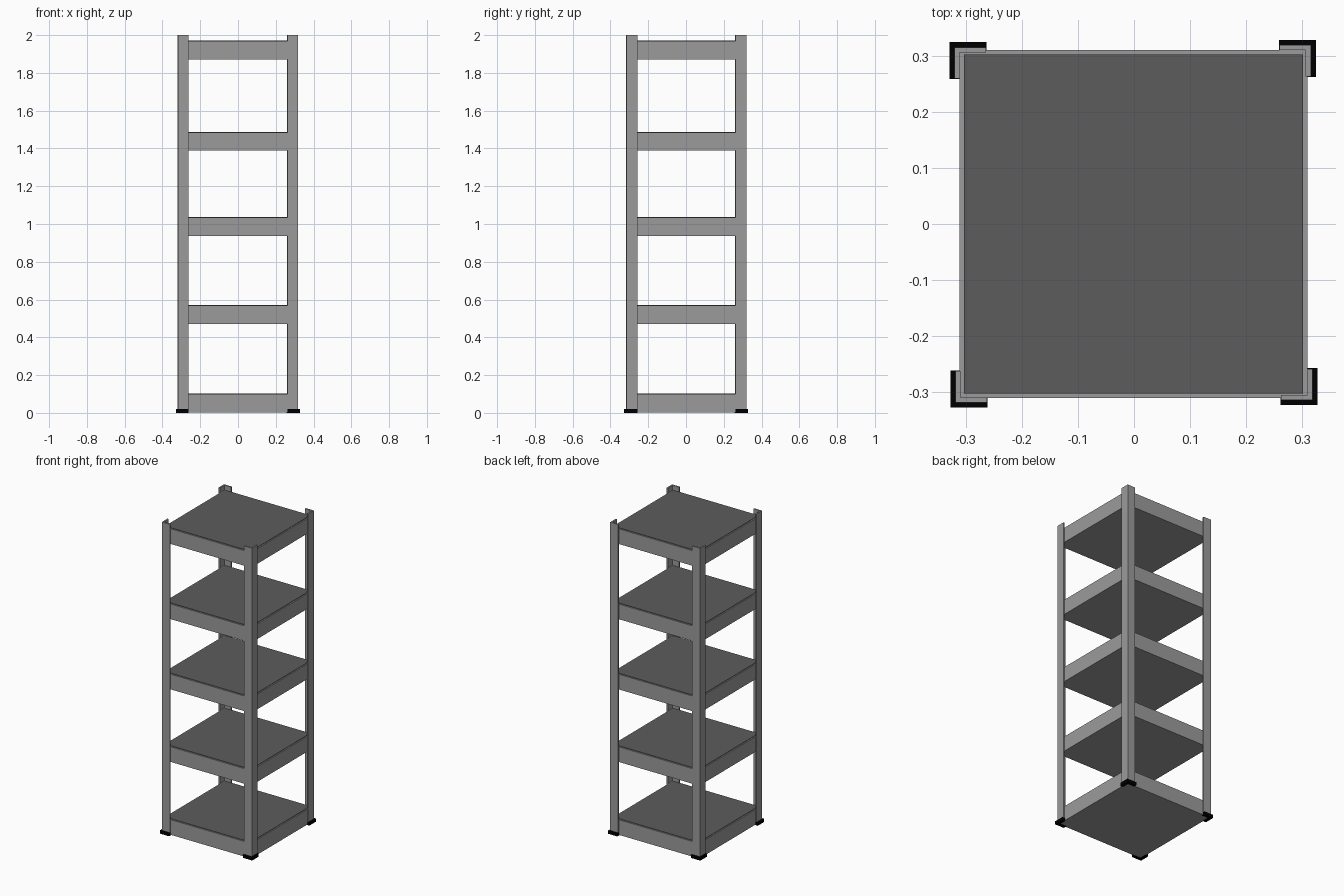
import bpy, bmesh

if "Cube" in bpy.data.objects:
    bpy.data.objects.remove(bpy.data.objects["Cube"])


def material(name, v):
    m = bpy.data.materials.new(name)
    m.diffuse_color = (v, v, v, 1)
    m.use_nodes = True
    m.node_tree.nodes["Principled BSDF"].inputs["Base Color"].default_value = m.diffuse_color
    return m


STEEL = material("grey steel", 0.33)
PANEL = material("dark panel", 0.107)
RUBBER = material("black rubber", 0.0)


def finish(name, bm, mat):
    bmesh.ops.recalc_face_normals(bm, faces=bm.faces)
    me = bpy.data.meshes.new(name)
    bm.to_mesh(me)
    bm.free()
    me.materials.append(mat)
    ob = bpy.data.objects.new(name, me)
    bpy.context.collection.objects.link(ob)
    return ob


def prism(bm, pts, z0, z1):
    face = bm.faces.new([bm.verts.new((x, y, z0)) for x, y in pts])
    ext = bmesh.ops.extrude_face_region(bm, geom=[face], use_keep_orig=True)
    top = [g for g in ext["geom"] if isinstance(g, bmesh.types.BMVert)]
    bmesh.ops.translate(bm, verts=top, vec=(0, 0, z1 - z0))


def box(bm, x0, x1, y0, y1, z0, z1):
    prism(bm, [(x0, y0), (x1, y0), (x1, y1), (x0, y1)], z0, z1)


def angle(name, cx, cy, arm, thick, z0, z1, mat):
    # L profile with its outer corner at (cx, cy), arms pointing inward
    sx, sy = (-1 if cx > 0 else 1), (-1 if cy > 0 else 1)
    pts = [(0, 0), (arm, 0), (arm, thick), (thick, thick), (thick, arm), (0, arm)]
    bm = bmesh.new()
    prism(bm, [(cx + sx * x, cy + sy * y) for x, y in pts], z0, z1)
    finish(name, bm, mat)


# corner posts and rubber feet
corners = {
    "back_left": (-0.329, 0.324), "back_right": (0.324, 0.328),
    "front_right": (0.327, -0.323), "front_left": (-0.327, -0.327),
}
for label, (fx, fy) in corners.items():
    px = fx - 0.009 * (1 if fx > 0 else -1)
    py = fy - 0.009 * (1 if fy > 0 else -1)
    angle(label + "_post", px, py, 0.056, 0.009, 0.003, 2.0, STEEL)
    angle(label + "_foot", fx, fy, 0.066, 0.021, 0.0, 0.02, RUBBER)

# shelves: dark board lying in a steel tray with a beam along each edge
OX, OY = -0.001, 0.0
OUT, INN = 0.310, 0.302
for i, top in enumerate((0.103, 0.571, 1.037, 1.488, 1.971)):
    z0, z1 = top - 0.1, top - 0.003
    bm = bmesh.new()
    box(bm, OX - INN, OX + INN, OY - INN, OY + INN, top - 0.02, top)
    finish(f"shelf_board_{i + 1}", bm, PANEL)
    bm = bmesh.new()
    box(bm, OX - INN, OX + INN, OY - INN, OY + INN, z0, z0 + 0.006)
    for s in (-1, 1):
        a, b = sorted((s * INN, s * OUT))
        box(bm, OX - OUT, OX + OUT, OY + a, OY + b, z0, z1)
        box(bm, OX + a, OX + b, OY - INN, OY + INN, z0, z1)
    finish(f"shelf_tray_{i + 1}", bm, STEEL)
